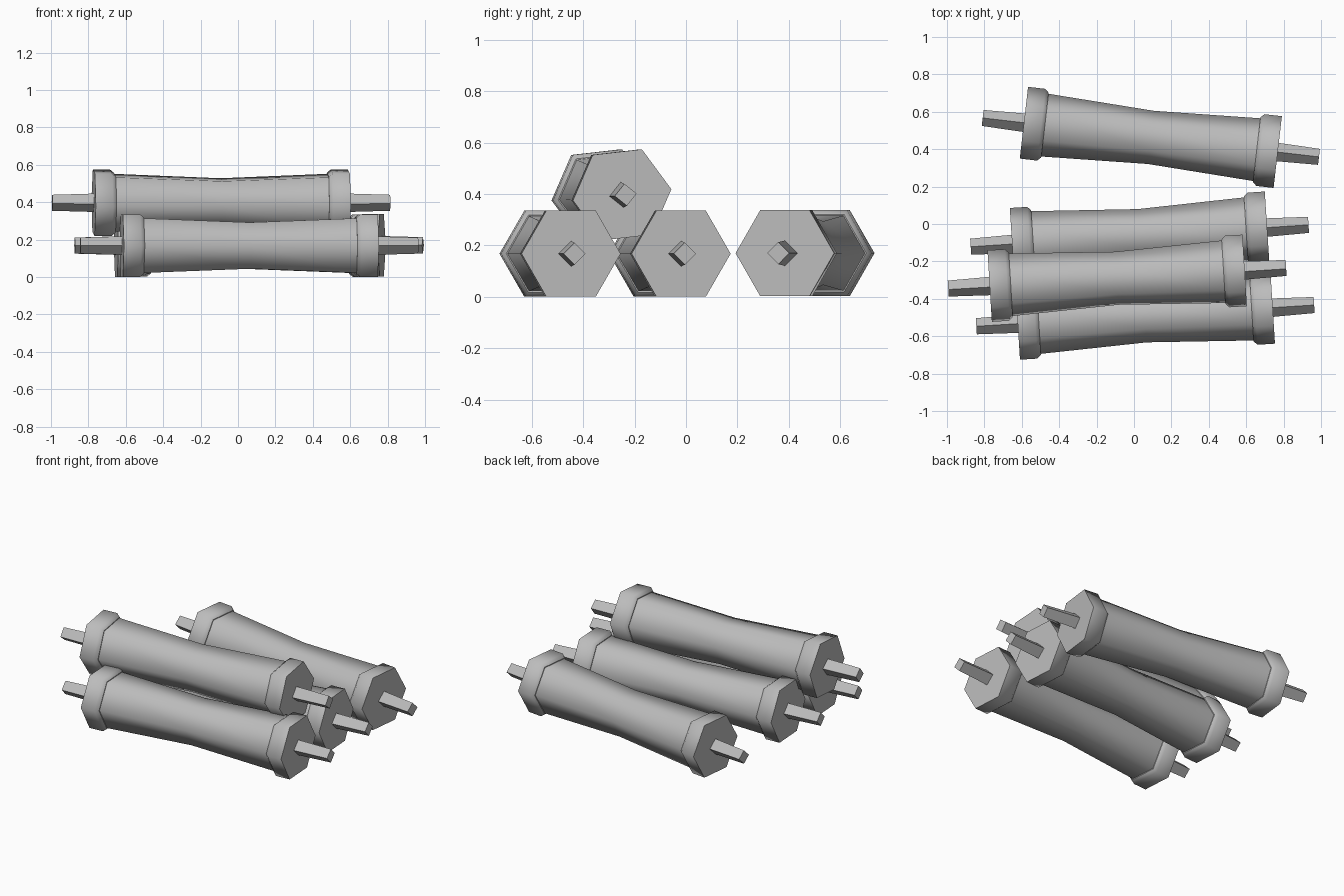
import bpy, bmesh
from math import cos, sin, pi, radians

cube = bpy.data.objects.get("Cube")
if cube:
    bpy.data.objects.remove(cube, do_unlink=True)

grey = bpy.data.materials.new("plain grey")
grey.use_nodes = True
colour = (0.5, 0.5, 0.5, 1)
grey.diffuse_color = colour
grey.node_tree.nodes["Principled BSDF"].inputs["Base Color"].default_value = colour


def loft(name, sides, profile, parent, smooth=True):
    """Sweep (x, radius) rings along x, with smooth sides, crisp rims and flat ends."""
    bm = bmesh.new()
    rings = [[bm.verts.new((x, r * cos(2 * pi * i / sides), r * sin(2 * pi * i / sides)))
              for i in range(sides)] for x, r in profile]
    for a, b in zip(rings, rings[1:]):
        for i in range(sides):
            j = (i + 1) % sides
            bm.faces.new((a[i], a[j], b[j], b[i])).smooth = smooth
    for ring in (rings[0], rings[-1]):
        bm.faces.new(ring)
    # Rims around the axis are sharp where the profile turns strongly
    for e in bm.edges:
        if abs(e.verts[0].co.x - e.verts[1].co.x) < 1e-6 and e.calc_face_angle(0) > radians(25):
            e.smooth = False
    bmesh.ops.recalc_face_normals(bm, faces=bm.faces)
    mesh = bpy.data.meshes.new(name)
    bm.to_mesh(mesh)
    bm.free()
    mesh.materials.append(grey)
    obj = bpy.data.objects.new(name, mesh)
    bpy.context.collection.objects.link(obj)
    obj.parent = parent
    return obj


def scroll(label, location, yaw, roll=0):
    root = bpy.data.objects.new(label + "_scroll", None)
    bpy.context.collection.objects.link(root)
    root.location = location
    root.rotation_euler = (radians(roll), 0, radians(yaw))
    # Rolled sheet, pinched at the middle
    loft(label + "_roll", 6, [(-0.6, 0.17), (0, 0.143), (0.6, 0.17)], root)
    for side, s in (("left", 1), ("right", -1)):
        # Hexagonal end cap with a bevelled inner rim
        loft(f"{label}_{side}_cap", 6,
             [(s * 0.57, 0.174), (s * 0.59, 0.193), (s * 0.683, 0.193)], root)
        # Square tapered handle
        loft(f"{label}_{side}_handle", 4,
             [(s * 0.66, 0.05), (s * 0.905, 0.043)], root, smooth=False)


scroll("back", (0.09, 0.463, 0.17), -6.6)
scroll("middle", (0.03, -0.063, 0.168), 3.7)
scroll("front", (0.06, -0.49, 0.168), 3.6)
scroll("top", (-0.09, -0.29, 0.397), 3.5, 6.5)
